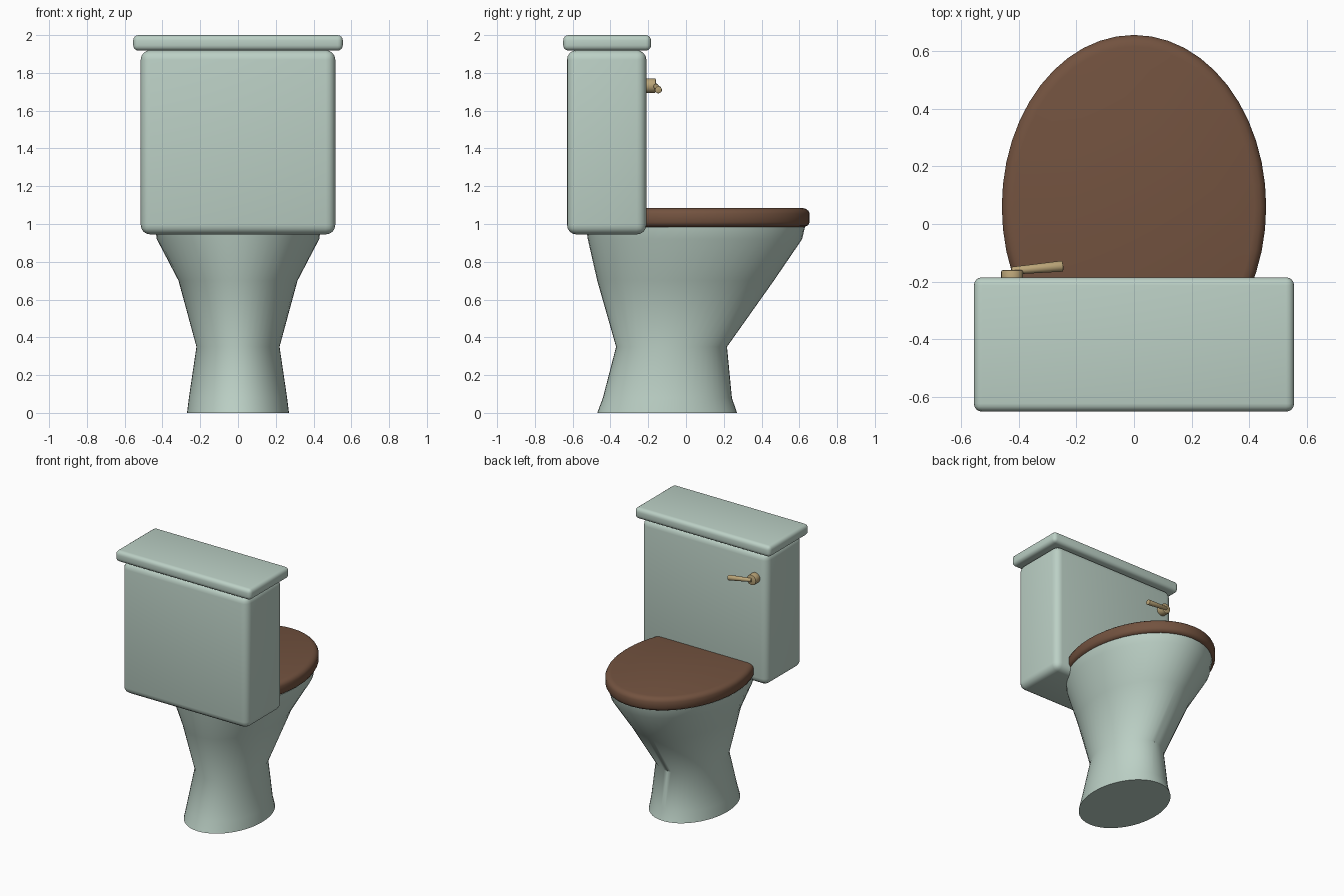
import bpy, bmesh, math
from mathutils import Vector

if "Cube" in bpy.data.objects:
    bpy.data.objects.remove(bpy.data.objects["Cube"])


def material(name, rgb):
    m = bpy.data.materials.new(name)
    m.diffuse_color = (*rgb, 1)
    m.use_nodes = True
    m.node_tree.nodes["Principled BSDF"].inputs["Base Color"].default_value = m.diffuse_color
    return m


PORCELAIN = material("porcelain", (0.50, 0.63, 0.56))
WOOD = material("wood", (0.17, 0.085, 0.05))
BRASS = material("brass", (0.50, 0.38, 0.19))


def finish(ob, name, mat, bevel=0, segments=4):
    ob.name = name
    ob.data.materials.append(mat)
    bpy.ops.object.select_all(action='DESELECT')
    ob.select_set(True)
    bpy.context.view_layer.objects.active = ob
    if bevel:
        mod = ob.modifiers.new("bevel", 'BEVEL')
        mod.width, mod.segments = bevel, segments
        bpy.ops.object.modifier_apply(modifier=mod.name)
    bpy.ops.object.shade_smooth_by_angle(angle=math.radians(40))


def box(name, x, y, z, mat, bevel):
    """Rounded box, centred on x = 0, from (min, max) pairs in y and z."""
    bpy.ops.mesh.primitive_cube_add(size=1, location=(0, sum(y) / 2, sum(z) / 2))
    ob = bpy.context.object
    ob.scale = (2 * x, y[1] - y[0], z[1] - z[0])
    bpy.ops.object.transform_apply(location=False, rotation=False, scale=True)
    finish(ob, name, mat, bevel)


def loft(name, rings, mat, n=48):
    """Capped skin over ellipses given as (z, half width, y min, y max)."""
    bm = bmesh.new()
    loops = []
    for z, rx, y0, y1 in rings:
        loops.append([bm.verts.new((rx * math.cos(a), (y0 + y1) / 2 + (y1 - y0) / 2 * math.sin(a), z))
                      for a in (2 * math.pi * i / n for i in range(n))])
    for a, b in zip(loops, loops[1:]):
        for i in range(n):
            j = (i + 1) % n
            bm.faces.new((a[i], a[j], b[j], b[i]))
    bm.faces.new(loops[0][::-1])
    bm.faces.new(loops[-1])
    me = bpy.data.meshes.new(name)
    bm.to_mesh(me)
    bm.free()
    ob = bpy.data.objects.new(name, me)
    bpy.context.collection.objects.link(ob)
    finish(ob, name, mat)


def rod(name, a, b, r1, r2, mat, bevel):
    """Tapered cylinder from a to b."""
    a, b = Vector(a), Vector(b)
    bpy.ops.mesh.primitive_cone_add(vertices=24, radius1=r1, radius2=r2, depth=(b - a).length,
                                    location=(a + b) / 2,
                                    rotation=(b - a).to_track_quat('Z', 'Y').to_euler())
    finish(bpy.context.object, name, mat, bevel, 2)


# Pedestal and bowl
loft("bowl", [(0, 0.27, -0.47, 0.27), (0.08, 0.26, -0.44, 0.243), (0.35, 0.22, -0.37, 0.217),
              (0.70, 0.315, -0.47, 0.465), (0.92, 0.43, -0.52, 0.615), (0.985, 0.44, -0.53, 0.63)], PORCELAIN)

# Closed seat cover with rounded rim
loft("seat_cover", [(z, 0.458 - d, -0.535 + d, 0.655 - d) for z, d in
                    ((0.985, 0.025), (0.993, 0.009), (1.01, 0), (1.055, 0),
                     (1.07, 0.007), (1.08, 0.02), (1.085, 0.04))], WOOD)

# Cistern
box("tank", 0.515, (-0.63, -0.21), (0.945, 1.92), PORCELAIN, 0.05)
box("tank_lid", 0.555, (-0.65, -0.185), (1.918, 2.0), PORCELAIN, 0.028)

# Flush handle
rod("handle_boss", (-0.422, -0.22, 1.732), (-0.422, -0.16, 1.732), 0.038, 0.038, BRASS, 0.005)
rod("flush_lever", (-0.425, -0.162, 1.732), (-0.247, -0.146, 1.71), 0.013, 0.019, BRASS, 0.004)
